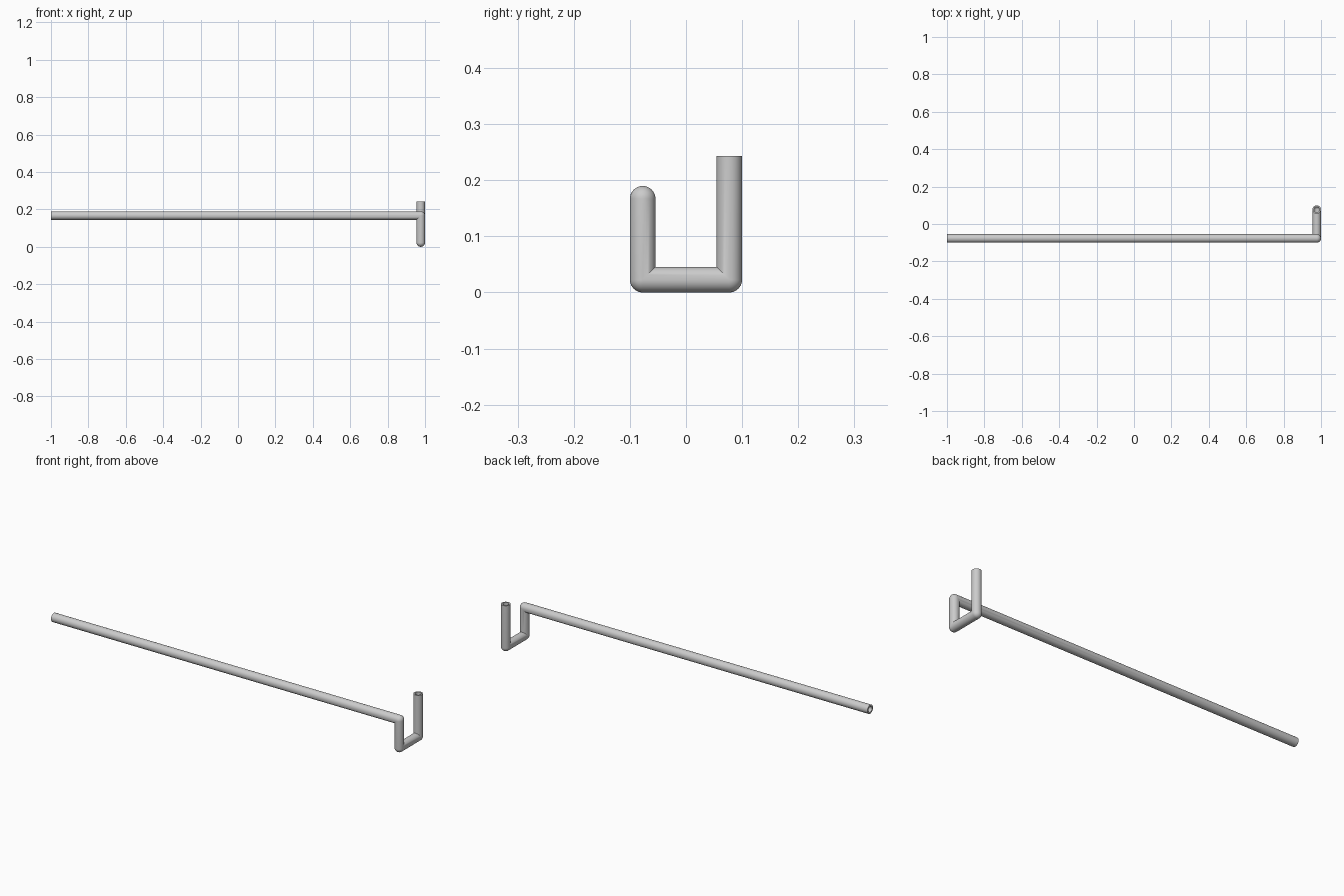
import bpy, bmesh
from math import pi, cos, sin
from mathutils import Vector, Quaternion

if "Cube" in bpy.data.objects:
    bpy.data.objects.remove(bpy.data.objects["Cube"])

R, BORE, SIDES, STEPS = 0.0228, 0.015, 32, 8
PATH = [Vector(p) for p in ((-1, -0.0772, 0.167), (0.9772, -0.0772, 0.167),
                            (0.9772, -0.0772, R), (0.9772, 0.0772, R),
                            (0.9772, 0.0772, 0.243))]


def sweep(bm, radius):
    """Pipe skin: right-angle corners, round outside and mitred inside."""
    dirs = [(b - a).normalized() for a, b in zip(PATH, PATH[1:])]
    u = Vector((0, 0, 1))
    v = dirs[0].cross(u)
    offs = [radius * (cos(2 * pi * i / SIDES) * u + sin(2 * pi * i / SIDES) * v)
            for i in range(SIDES)]
    rings = [[PATH[0] + o for o in offs]]
    for centre, d0, d1 in zip(PATH[1:-1], dirs, dirs[1:]):
        axis = d0.cross(d1)
        for k in range(STEPS + 1):
            q = Quaternion(axis, pi / 2 * k / STEPS)
            ring = []
            for o in offs:
                c = -o.dot(d1)
                if c > 1e-6:
                    ring.append(centre + q @ o)
                else:
                    ring.append(centre + c * (d0 - d1) + o.dot(axis) * axis)
            rings.append(ring)
        turn = Quaternion(axis, pi / 2)
        offs = [turn @ o for o in offs]
    rings.append([PATH[-1] + o for o in offs])
    verts = [[bm.verts.new(p) for p in ring] for ring in rings]
    for a, b in zip(verts, verts[1:]):
        skin(bm, a, b)
    return verts[0], verts[-1]


def skin(bm, a, b):
    for i in range(SIDES):
        j = (i + 1) % SIDES
        bm.faces.new((a[i], a[j], b[j], b[i]))


# Hollow bent pipe: outer skin, bore, and ring-shaped open ends
bm = bmesh.new()
outer = sweep(bm, R)
inner = sweep(bm, BORE)
for a, b in zip(outer, inner):
    skin(bm, a, b)
bmesh.ops.remove_doubles(bm, verts=bm.verts, dist=1e-5)
bmesh.ops.recalc_face_normals(bm, faces=bm.faces)
mesh = bpy.data.meshes.new("bent_pipe")
bm.to_mesh(mesh)
bm.free()
pipe = bpy.data.objects.new("bent_pipe", mesh)
bpy.context.collection.objects.link(pipe)
bpy.context.view_layer.objects.active = pipe
pipe.select_set(True)
bpy.ops.object.shade_smooth_by_angle(angle=pi / 6)
